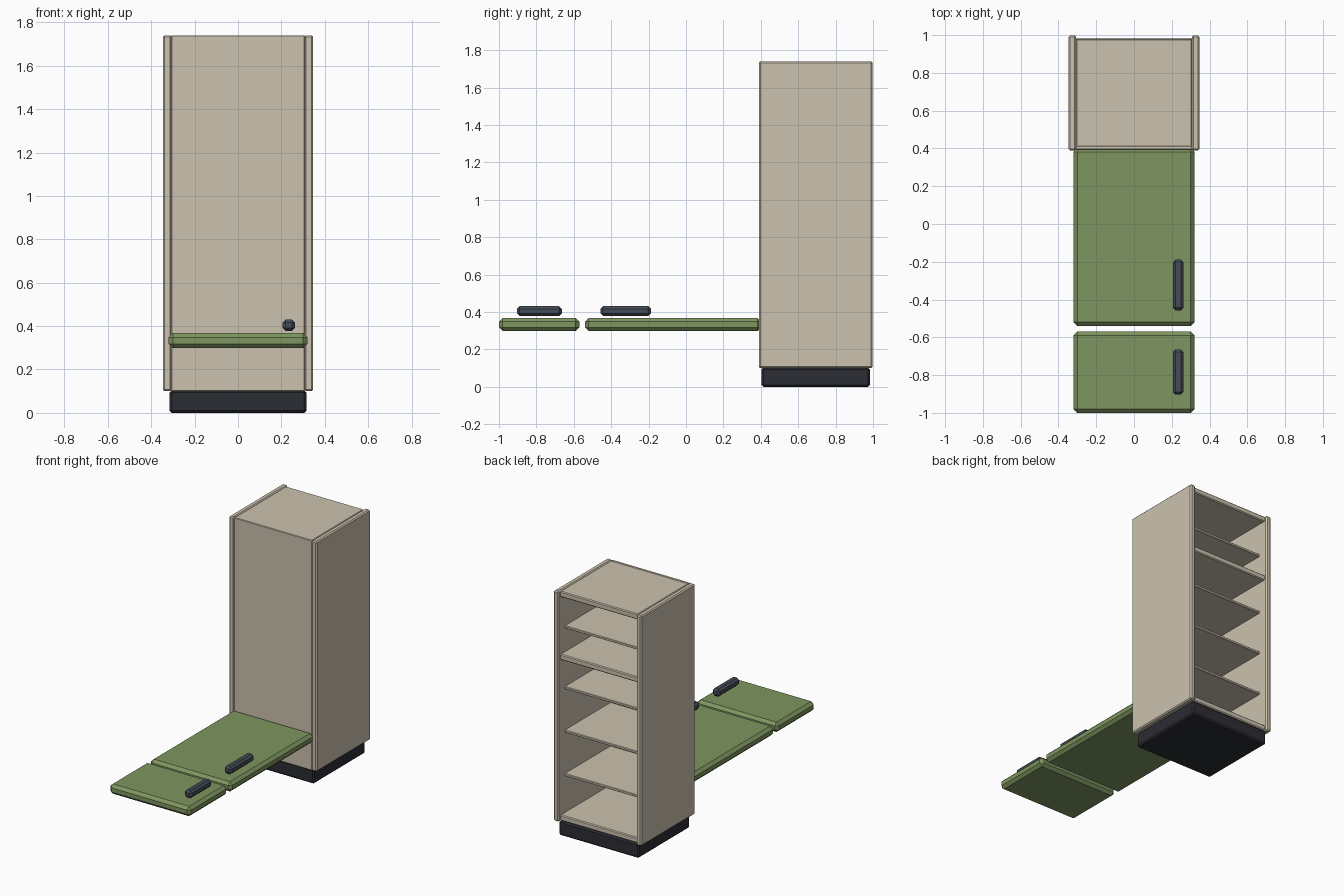
import bpy
import bmesh
from mathutils import Vector

default = bpy.data.objects.get("Cube")
if default:
    bpy.data.objects.remove(default, do_unlink=True)


def make_material(name, rgb):
    mat = bpy.data.materials.new(name)
    mat.use_nodes = True
    color = (*rgb, 1.0)
    mat.diffuse_color = color
    mat.node_tree.nodes["Principled BSDF"].inputs["Base Color"].default_value = color
    return mat


BEIGE = make_material("warm beige", (0.60, 0.54, 0.43))
GREEN = make_material("sage green", (0.21, 0.30, 0.115))
SLATE = make_material("dark slate", (0.06, 0.075, 0.098))
BLACK = make_material("plinth black", (0.025, 0.026, 0.034))


def box(name, x, y, z, mat, bevel):
    """Chamfered box spanning the given (min, max) ranges."""
    low, high = Vector((x[0], y[0], z[0])), Vector((x[1], y[1], z[1]))
    bm = bmesh.new()
    bmesh.ops.create_cube(bm, size=1.0)
    bmesh.ops.scale(bm, vec=high - low, verts=bm.verts)
    bmesh.ops.bevel(bm, geom=list(bm.edges), offset=bevel, segments=1, affect='EDGES')
    mesh = bpy.data.meshes.new(name)
    bm.to_mesh(mesh)
    bm.free()
    mesh.materials.append(mat)
    obj = bpy.data.objects.new(name, mesh)
    obj.location = (low + high) / 2
    bpy.context.collection.objects.link(obj)
    return obj


# Cabinet carcass
INNER = (-0.308, 0.308)
box("plinth", (-0.315, 0.315), (0.404, 0.983), (0.0, 0.103), BLACK, 0.01)
for side, sign in (("left", 1), ("right", -1)):
    box(side + "_side_panel", sorted((sign * 0.306, sign * 0.346)),
        (0.39, 0.998), (0.1, 1.74), BEIGE, 0.008)
box("front_panel", INNER, (0.392, 0.415), (0.1, 1.74), BEIGE, 0.004)

# Thick fixed boards: bottom, middle and top
for name, top in (("bottom_board", 0.145), ("fixed_shelf", 1.29), ("top_board", 1.738)):
    box(name, INNER, (0.396, 0.98), (top - 0.04, top), BEIGE, 0.006)

# Thin set-back shelves
for i, top in enumerate((0.42, 0.73, 1.04, 1.473)):
    box(f"thin_shelf_{i + 1}", INNER, (0.41, 0.928), (top - 0.018, top), BEIGE, 0.003)

# Two fold-out door leaves lying flat, each with a bar handle
for name, door_y, handle_y in (("large", (-0.54, 0.402), (-0.457, -0.188)),
                               ("small", (-1.0, -0.57), (-0.903, -0.664))):
    box(name + "_door", (-0.32, 0.32), door_y, (0.298, 0.368), GREEN, 0.02)
    box(name + "_door_handle", (0.206, 0.262), handle_y, (0.378, 0.431), SLATE, 0.014)
